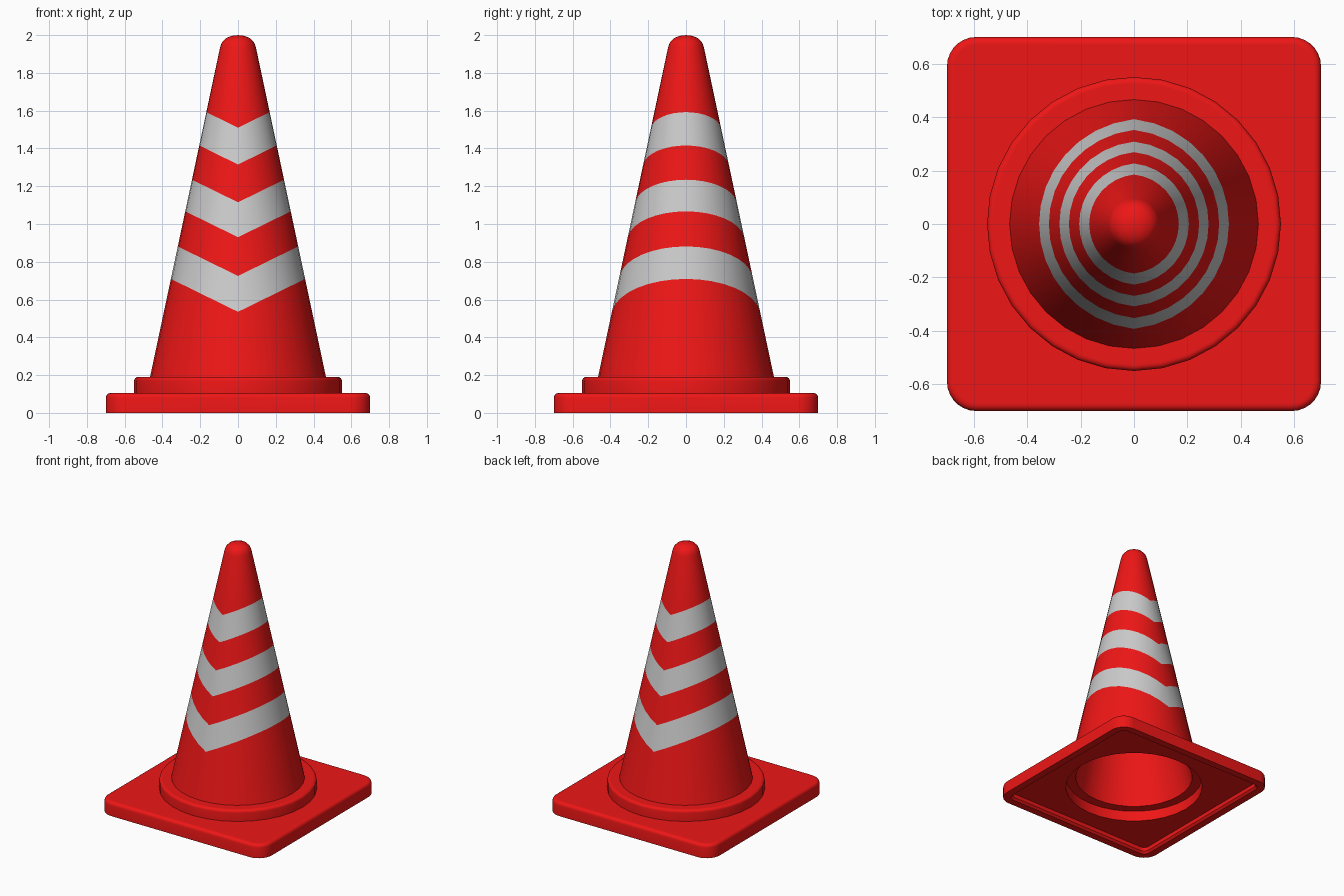
import bpy, bmesh, math

if "Cube" in bpy.data.objects:
    bpy.data.objects.remove(bpy.data.objects["Cube"])

SIDES = 32
A, B = 0.506, 0.2125        # cone wall: radius = A - B * z
CHEVRON = 0.49              # how steeply the stripes rise from the centre line

red = bpy.data.materials.new("red_plastic")
red.diffuse_color = (0.86, 0.008, 0.008, 1)
red.use_nodes = True
red.node_tree.nodes["Principled BSDF"].inputs["Base Color"].default_value = red.diffuse_color


def angle(i):
    return 2 * math.pi * i / SIDES


def circle(r, z):
    return [(r * math.cos(angle(i)), r * math.sin(angle(i)), z) for i in range(SIDES)]


def rounded_square(half, z):
    rad = max(0.04, half - 0.59)
    per = SIDES // 4
    pts = []
    for q, (sx, sy) in enumerate([(1, 1), (-1, 1), (-1, -1), (1, -1)]):
        for i in range(per):
            t = math.pi / 2 * (q + i / (per - 1))
            pts.append((sx * (half - rad) + rad * math.cos(t),
                        sy * (half - rad) + rad * math.sin(t), z))
    return pts


def chevron(z0):
    # ring on the cone wall where z = z0 + CHEVRON * |x|
    pts = []
    for i in range(SIDES):
        c, s = math.cos(angle(i)), math.sin(angle(i))
        z = (z0 + CHEVRON * A * abs(c)) / (1 + CHEVRON * B * abs(c))
        r = A - B * z
        pts.append((r * c, r * s, z))
    return pts


def loft(name, loops, material=None, skip=()):
    bm = bmesh.new()
    rows = [[bm.verts.new(p) for p in loop] for loop in loops]
    for k in range(len(rows) - 1):
        if k in skip:
            continue
        a, b = rows[k], rows[k + 1]
        for i in range(SIDES):
            j = (i + 1) % SIDES
            bm.faces.new((a[i], a[j], b[j], b[i]))
    bmesh.ops.remove_doubles(bm, verts=bm.verts[:], dist=1e-5)
    bmesh.ops.delete(bm, geom=[v for v in bm.verts if not v.link_faces], context='VERTS')
    mesh = bpy.data.meshes.new(name)
    bm.to_mesh(mesh)
    bm.free()
    obj = bpy.data.objects.new(name, mesh)
    bpy.context.collection.objects.link(obj)
    if material:
        mesh.materials.append(material)
    bpy.ops.object.select_all(action='DESELECT')
    obj.select_set(True)
    bpy.context.view_layer.objects.active = obj
    bpy.ops.object.shade_smooth_by_angle(angle=math.radians(35))
    return obj


def round_edge(shape, size, z, r):
    # quarter-round top edge ending in a flat, with a tight support loop
    arc = [shape(size - r + r * math.cos(t), z - r + r * math.sin(t))
           for t in (math.pi / 8 * n for n in range(5))]
    return arc + [shape(size - r - 0.006, z)]


# square base plate, hollow underneath
loft("base_plate",
     [circle(0.49, 0.045), rounded_square(0.63, 0.045), rounded_square(0.63, 0.015),
      rounded_square(0.645, 0), rounded_square(0.70, 0)]
     + round_edge(rounded_square, 0.70, 0.105, 0.025)
     + [circle(0.55, 0.105)], red)

# round collar: underside step and outer ring
loft("collar_underside", [circle(0.419, 0.125), circle(0.49, 0.125), circle(0.49, 0.045)], red)
loft("collar", [circle(0.55, 0.105)] + round_edge(circle, 0.55, 0.19, 0.02)
     + [circle(A - B * 0.19, 0.19)], red)

# hollow cone with rounded tip; the stripe rows are left open
edges = [0.535, 0.725, 0.93, 1.115, 1.315, 1.51]
tip = [(0.0948, 1.935), (0.085, 1.962), (0.065, 1.983), (0.035, 1.996), (0, 2.0)]
inside = [(0, 1.93), (0.03, 1.92), (A - B * 1.88 - 0.06, 1.88), (0.419, 0.125)]
outer = [circle(A - B * 0.19, 0.19)] + [chevron(z) for z in edges]
loops = outer + [circle(*p) for p in tip + inside]
loft("cone", loops, red, skip=(1, 3, 5, len(outer) + len(tip) - 1))

# grey reflective stripes filling the open rows
for n in range(3):
    loft(f"reflective_stripe_{n + 1}", [chevron(z) for z in edges[2 * n:2 * n + 2]])
